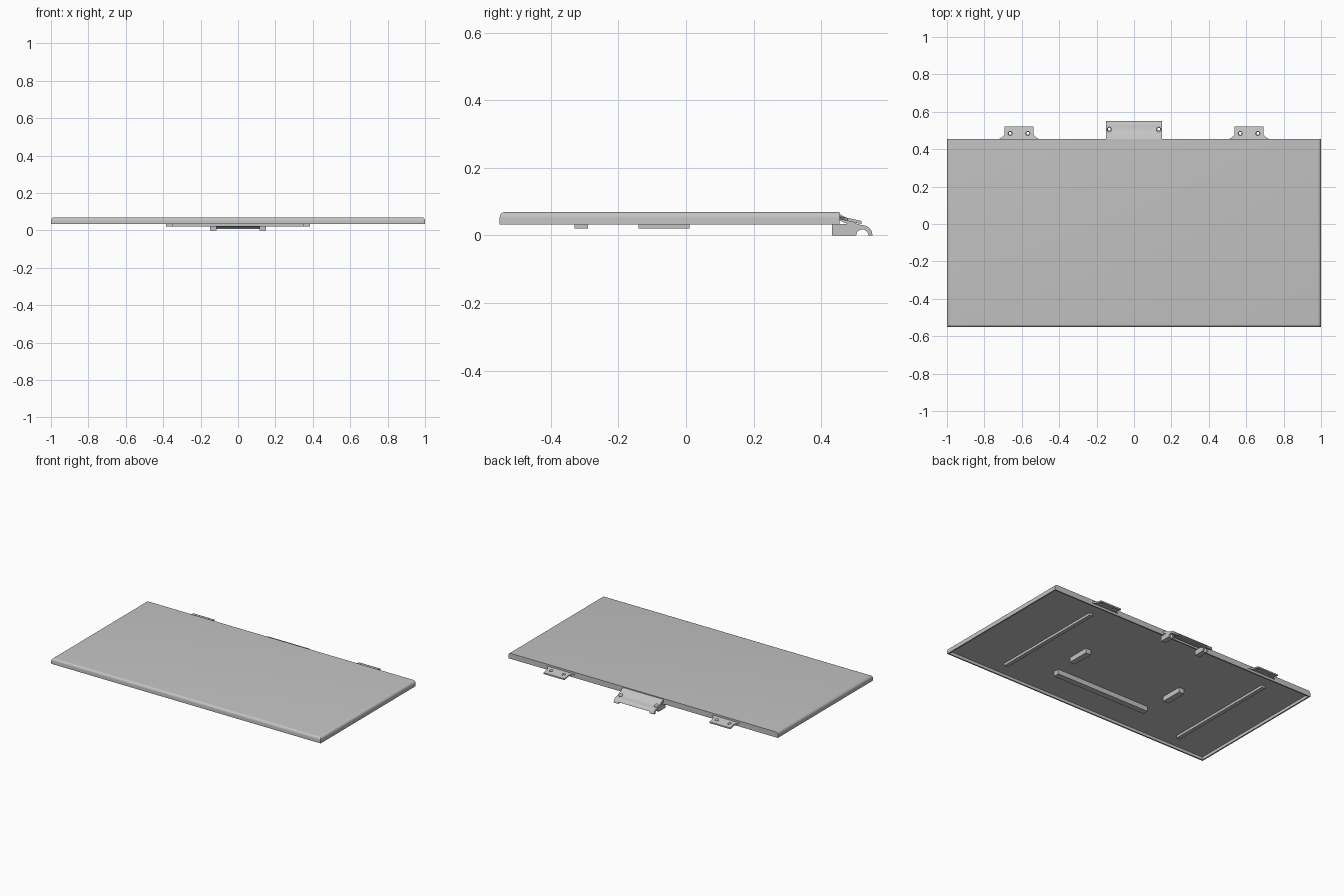
import bpy
import bmesh
from math import sin, cos, radians
from mathutils import Matrix, Vector

if "Cube" in bpy.data.objects:
    bpy.data.objects.remove(bpy.data.objects["Cube"])

GREY = (0.55, 0.55, 0.55, 1)
grey = bpy.data.materials.new("light_grey")
grey.use_nodes = True
grey.diffuse_color = GREY
grey.node_tree.nodes["Principled BSDF"].inputs["Base Color"].default_value = GREY

FRONT, BACK = -0.552, 0.455
BOTTOM, FLOOR, TOP = 0.033, 0.052, 0.07


def finish(bm, name):
    bmesh.ops.recalc_face_normals(bm, faces=bm.faces)
    mesh = bpy.data.meshes.new(name)
    bm.to_mesh(mesh)
    bm.free()
    mesh.materials.append(grey)
    obj = bpy.data.objects.new(name, mesh)
    bpy.context.collection.objects.link(obj)
    return obj


def box_mesh(lo, hi):
    bm = bmesh.new()
    lo, hi = Vector(lo), Vector(hi)
    size = Matrix.Diagonal((hi - lo).to_4d())
    bmesh.ops.create_cube(bm, size=1, matrix=Matrix.Translation((lo + hi) / 2) @ size)
    return bm


def prism(name, profile, start, sweep):
    """Sweep a flat outline of 3D points along a vector."""
    bm = bmesh.new()
    face = bm.faces.new([bm.verts.new(Vector(p) + Vector(start)) for p in profile])
    new = bmesh.ops.extrude_face_region(bm, geom=[face])["geom"]
    verts = [v for v in new if isinstance(v, bmesh.types.BMVert)]
    bmesh.ops.translate(bm, verts=verts, vec=sweep)
    return finish(bm, name)


def arc(radius, a0, a1, steps=10):
    """Points of an arc around the hinge axis, in the y-z plane."""
    angles = [radians(a0 + (a1 - a0) * i / steps) for i in range(steps + 1)]
    return [(0, 0.522 + radius * cos(a), radius * sin(a)) for a in angles]


def drill(obj, x, y, z):
    """Cut a countersunk hole from above."""
    bm = bmesh.new()
    for r1, r2, lo, hi in ((0.008, 0.008, -0.03, 0.001), (0.008, 0.017, 0, 0.018)):
        bmesh.ops.create_cone(bm, cap_ends=True, segments=20, radius1=r1, radius2=r2,
                              depth=hi - lo,
                              matrix=Matrix.Translation((x, y, z + (lo + hi) / 2)))
    cutter = finish(bm, "hole_cutter")
    cutter.hide_render = True
    mod = obj.modifiers.new("hole", "BOOLEAN")
    mod.operation, mod.solver, mod.object = "DIFFERENCE", "EXACT", cutter
    mod.use_self = True
    bpy.context.view_layer.objects.active = obj
    bpy.ops.object.modifier_apply(modifier=mod.name)
    bpy.data.objects.remove(cutter)


# Hollow cover with rounded front and side edges
bm = box_mesh((-1, FRONT, BOTTOM), (1, BACK, TOP))
top_edges = [e for e in bm.edges
             if all(v.co.z > 0.06 for v in e.verts) and not all(v.co.y > 0 for v in e.verts)]
bmesh.ops.bevel(bm, geom=top_edges, offset=0.017, segments=5, profile=0.5, affect="EDGES")
bm.normal_update()
under = [f for f in bm.faces if f.normal.z < -0.9]
bmesh.ops.inset_region(bm, faces=under, thickness=0.013)
bmesh.ops.inset_region(bm, faces=under, thickness=0.0005, depth=BOTTOM - FLOOR)
cover = finish(bm, "cover")

# Ribs and blocks under the cover
finish(box_mesh((-0.35, -0.33, 0.02), (0.35, -0.29, FLOOR + 0.002)), "front_rib")
for side, name in ((1, "left"), (-1, "right")):
    x = 0.365 * side
    finish(box_mesh((x - 0.02, -0.14, 0.02), (x + 0.02, 0.01, FLOOR + 0.002)),
           name + "_block")
    x = 0.675 * side - 0.045
    finish(box_mesh((x - 0.013, -0.445, 0.036), (x + 0.013, 0.35, FLOOR + 0.002)),
           name + "_side_rib")

# Centre hinge: sloping curled plate
plate = prism("hinge_plate",
              [(0, 0.445, TOP - 0.0005), (0, 0.505, 0.035)] + arc(0.0305, 90, 20)
              + arc(0.018, 20, 105) + [(0, 0.49, 0.028), (0, 0.445, 0.05)],
              (-0.15, 0, 0), (0.3, 0, 0))

# Hinge arms with a half-round notch
for side, name in ((1, "left"), (-1, "right")):
    arm = prism(name + "_hinge_arm",
                [(0, 0.432, 0)] + arc(0.018, 180, 0) + arc(0.03, 0, 90)
                + [(0, 0.505, 0.034), (0, 0.432, 0.034)],
                (0.1325 * side - 0.0175, 0, 0), (0.035, 0, 0))
    for part in (plate, arm):
        drill(part, 0.132 * side, 0.507, 0.026)

    # Screw tab: flared outline, sloping down to its free edge
    outline = [(-0.105, 0.445), (-0.105, 0.457), (-0.09, 0.463), (-0.078, 0.478), (-0.078, 0.52)]
    outline += [(-x, y) for x, y in reversed(outline)]
    points = [(x, y, 0.034 + (0.52 - y) * 0.22) for x, y in outline]
    tab = prism(name + "_screw_tab", points, (0.615 * side, 0, 0), (0, 0, 0.009))
    for dx in (-0.047, 0.047):
        drill(tab, 0.615 * side + dx, 0.485, 0.044)

# Smooth the rounded parts, keep hard edges
for obj in bpy.context.view_layer.objects:
    obj.select_set(obj.type == "MESH" and obj.data.materials[:] == [grey])
bpy.context.view_layer.objects.active = cover
bpy.ops.object.shade_smooth_by_angle(angle=radians(30))
